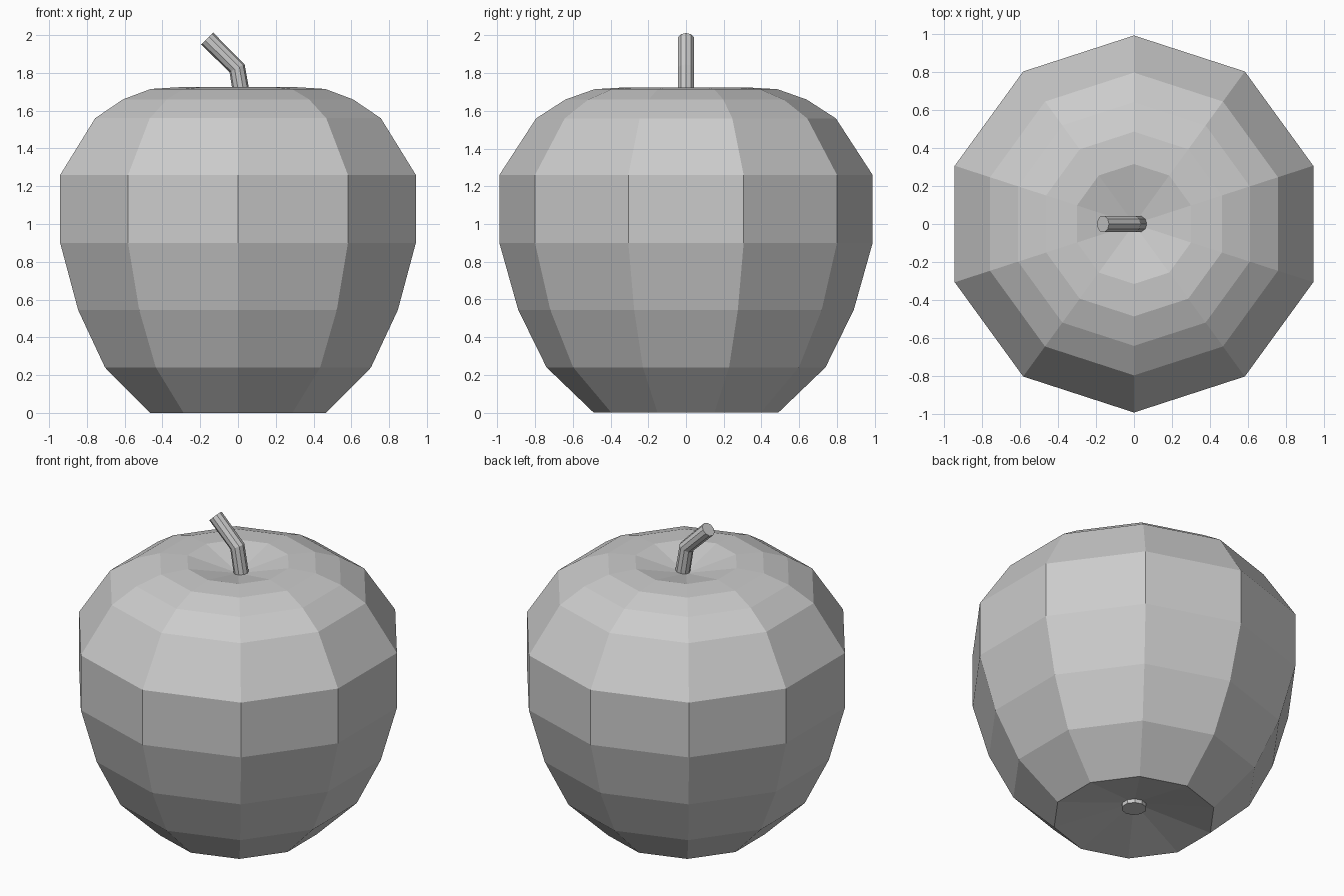
import bpy, bmesh, math
from mathutils import Vector

cube = bpy.data.objects.get("Cube")
if cube:
    bpy.data.objects.remove(cube, do_unlink=True)

grey = bpy.data.materials.new("light_grey")
grey.use_nodes = True
colour = (0.6, 0.6, 0.6, 1)
grey.diffuse_color = colour
grey.node_tree.nodes["Principled BSDF"].inputs["Base Color"].default_value = colour


def finish(bm, name):
    bmesh.ops.recalc_face_normals(bm, faces=bm.faces)
    mesh = bpy.data.meshes.new(name)
    bm.to_mesh(mesh)
    bm.free()
    mesh.materials.append(grey)
    obj = bpy.data.objects.new(name, mesh)
    bpy.context.collection.objects.link(obj)
    return obj


def ring(bm, centre, u, v, radius, sides):
    angles = [2 * math.pi * i / sides for i in range(sides)]
    return [bm.verts.new(centre + radius * (u * math.cos(a) + v * math.sin(a)))
            for a in angles]


def bridge(bm, a, b):
    for i in range(len(a)):
        j = (i + 1) % len(a)
        bm.faces.new((a[i], a[j], b[j], b[i]))


def fan(bm, loop, centre):
    tip = bm.verts.new(centre)
    for i in range(len(loop)):
        bm.faces.new((loop[i], loop[(i + 1) % len(loop)], tip))


X, Y, Z = Vector((1, 0, 0)), Vector((0, 1, 0)), Vector((0, 0, 1))

# Fruit body: ten-sided revolved profile with a dip at both ends
profile = [(0.49, 0), (0.74, 0.24), (0.89, 0.545), (0.99, 0.9), (0.99, 1.26),
           (0.795, 1.56), (0.64, 1.66), (0.485, 1.715), (0.315, 1.725)]
bm = bmesh.new()
rings = [ring(bm, Z * z, Y, -X, r, 10) for r, z in profile]
for low, high in zip(rings, rings[1:]):
    bridge(bm, low, high)
fan(bm, rings[0], Z * 0.1)
fan(bm, rings[-1], Z * 1.65)
finish(bm, "fruit_body")

# Stem: bent tube with mitred elbow
path = [Vector((0.03, 0, 1.62)), Vector((-0.005, 0, 1.825)), Vector((-0.163, 0, 1.981))]
bm = bmesh.new()
lower = (path[1] - path[0]).normalized()
upper = (path[2] - path[1]).normalized()
elbow = (lower + upper).normalized()
stem = []
for point, axis in zip(path, (lower, elbow, upper)):
    stem.append(ring(bm, point, Y.cross(axis), Y, 0.045, 10))
for a, b in zip(stem, stem[1:]):
    bridge(bm, a, b)
bm.faces.new(stem[0])
bm.faces.new(stem[-1])
finish(bm, "stem")

# Blossom end: small disc in the underside dip
bm = bmesh.new()
bottom = ring(bm, Z * 0.06, Y, X, 0.075, 10)
top = ring(bm, Z * 0.12, Y, X, 0.075, 10)
bridge(bm, bottom, top)
bm.faces.new(bottom)
bm.faces.new(top)
finish(bm, "blossom_end")
